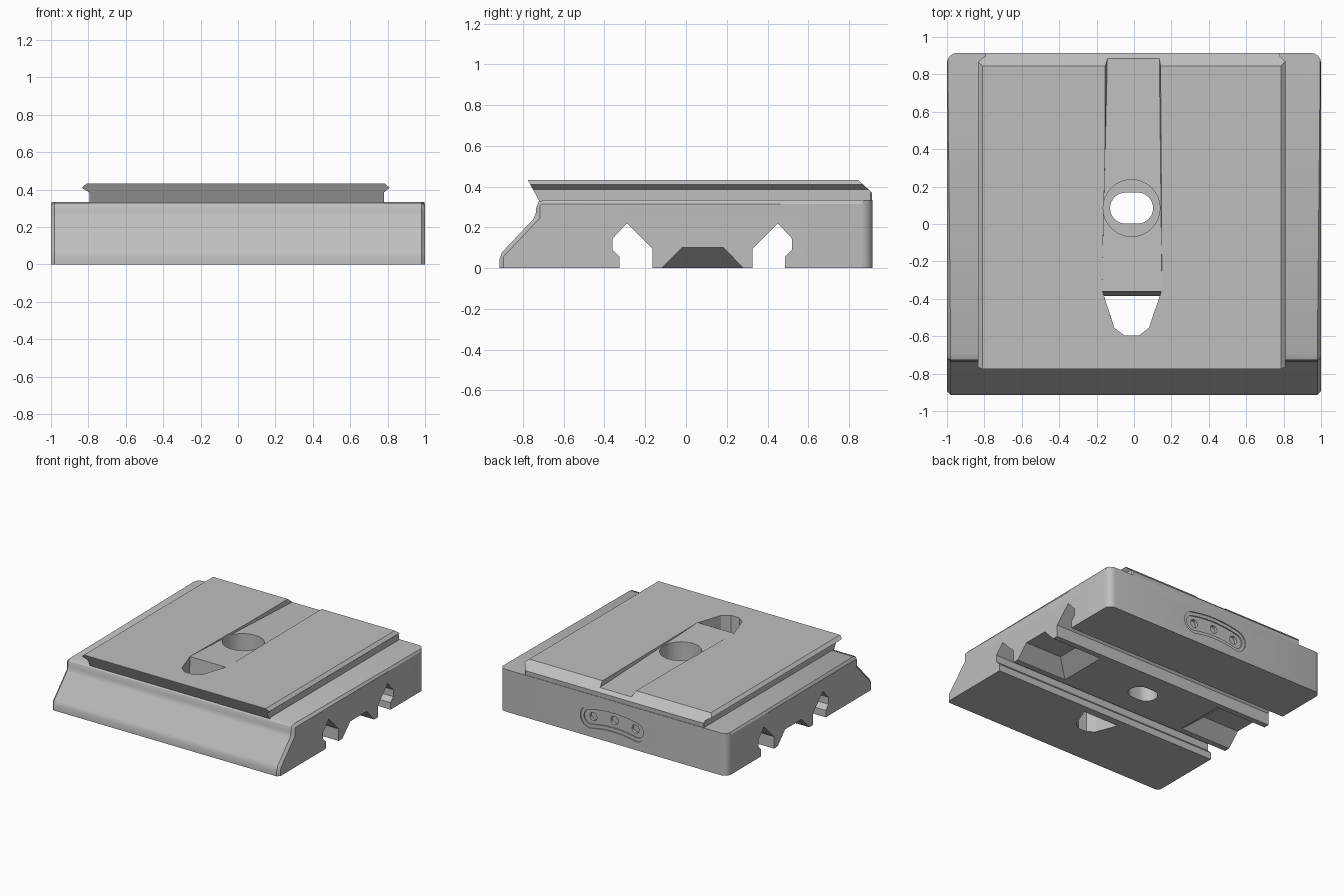
import bpy, bmesh, math
from math import sin, cos, pi

cube = bpy.data.objects.get("Cube")
if cube:
    bpy.data.objects.remove(cube, do_unlink=True)

grey = bpy.data.materials.new("plain grey")
grey.use_nodes = True
GREY = (0.52, 0.52, 0.52, 1)
grey.diffuse_color = GREY
grey.node_tree.nodes["Principled BSDF"].inputs["Base Color"].default_value = GREY


def loft(name, start, end):
    """Closed solid between two matching outlines."""
    bm = bmesh.new()
    a = [bm.verts.new(p) for p in start]
    b = [bm.verts.new(p) for p in end]
    bm.faces.new(a)
    bm.faces.new(b)
    for i in range(len(a)):
        j = (i + 1) % len(a)
        bm.faces.new((a[i], a[j], b[j], b[i]))
    bmesh.ops.recalc_face_normals(bm, faces=bm.faces)
    mesh = bpy.data.meshes.new(name)
    bm.to_mesh(mesh)
    bm.free()
    mesh.materials.append(grey)
    ob = bpy.data.objects.new(name, mesh)
    bpy.context.collection.objects.link(ob)
    return ob


def prism(name, outline, axis, lo, hi):
    """Extrude a 2D outline along x, y or z."""
    def place(p, t):
        return {"x": (t, p[0], p[1]), "y": (p[0], t, p[1]), "z": (p[0], p[1], t)}[axis]
    return loft(name, [place(p, lo) for p in outline], [place(p, hi) for p in outline])


def combine(target, tool, operation="DIFFERENCE"):
    """Apply a boolean and discard the tool."""
    mod = target.modifiers.new("cut", "BOOLEAN")
    mod.operation = operation
    mod.solver = "EXACT"
    mod.object = tool
    graph = bpy.context.evaluated_depsgraph_get()
    mesh = bpy.data.meshes.new_from_object(target.evaluated_get(graph))
    target.modifiers.clear()
    target.data = mesh
    bpy.data.objects.remove(tool, do_unlink=True)


def rect(x0, x1, y0, y1, z):
    return [(x0, y0, z), (x1, y0, z), (x1, y1, z), (x0, y1, z)]


def stadium(cx, cy, half, r, n=16):
    """Round-ended outline, a circle when half is zero."""
    pts = []
    for side, first in ((1, -pi / 2), (-1, pi / 2)):
        for i in range(n + 1):
            if half == 0 and i == n:
                continue
            t = first + pi * i / n
            pts.append((cx + side * half + r * cos(t), cy + r * sin(t)))
    return pts


def bean(r, half=0.205, bend=0.9, zc=0.175, n=10):
    """Arched round-ended outline for the rear badge."""
    a = half / bend
    def at(angle, radius):
        return (radius * sin(angle), zc - bend + radius * cos(angle))
    pts = [at(-a + 2 * a * i / n, bend + r) for i in range(n + 1)]
    for end, start in ((a, pi / 2), (-a, -pi / 2)):
        cx, cz = at(end, bend)
        pts += [(cx + r * cos(start - pi * i / n - end), cz + r * sin(start - pi * i / n - end))
                for i in range(1, n)]
        if end > 0:
            pts += [at(a - 2 * a * i / n, bend - r) for i in range(n + 1)]
    return pts


# base block with sloped front
base = prism("mounting_plate", [(-.915, 0), (-.915, .065), (-.735, .255), (-.735, .315),
             (-.715, .335), (.915, .335), (.915, 0)], "x", -1, 1)
bm = bmesh.new()
bm.from_mesh(base.data)

# rounded rear corners, then chamfered side outlines
corners = [e for e in bm.edges if all(v.co.y > .9 for v in e.verts)
           and abs(e.verts[0].co.z - e.verts[1].co.z) > .1]
bmesh.ops.bevel(bm, geom=corners, offset=.055, segments=4, profile=.5, affect="EDGES")
rims = [e for e in bm.edges if all(abs(v.co.x) > .999 for v in e.verts)
        and max(v.co.z for v in e.verts) > .01 and max(v.co.y for v in e.verts) < .9]
rims = [e for e in rims if min(v.co.y for v in e.verts) < .8]
bmesh.ops.bevel(bm, geom=rims, offset=.02, segments=1, affect="EDGES")
bm.to_mesh(base.data)
bm.free()

# dovetail rail on top: cross-section trimmed by side and plan outlines
rail = prism("dovetail_rail", [(-.795, .25), (-.795, .385), (-.835, .41), (-.81, .432),
             (.785, .432), (.81, .41), (.78, .385), (.78, .25)], "y", -.9, .95)
combine(rail, prism("trim", [(-.775, .45), (-.775, .43), (-.715, .32), (-.7, .2), (.905, .2),
        (.913, .37), (.845, .432), (.825, .45)], "x", -1, 1), "INTERSECT")
combine(rail, prism("trim", [(-.9, -1), (.9, -1), (.9, .77), (.77, .915), (.77, 1),
        (-.79, 1), (-.79, .915), (-.9, .79)], "z", 0, 1), "INTERSECT")
combine(base, rail, "UNION")

# two locking slots across the underside
slot = [(-.245, -.02), (-.245, .095), (-.37, .22), (-.44, .145), (-.44, .09),
        (-.405, .055), (-.405, -.02)]
for side in (1, -1):
    combine(base, prism("slot", [(.08 + side * y, z) for y, z in slot], "x", -1.1, 1.1))

# sloped pockets under both sides
for s in (1, -1):
    combine(base, loft("pocket", rect(s * .54, s * 1.1, -.13, .29, -.01),
                       rect(s * .68, s * 1.1, -.02, .185, .1)))

# shallow ramp groove, deepening toward the back
def groove_section(y, depth):
    z, up = .432 - depth, .05
    return [(-.172 + depth * .8, y, z), (.15 - depth * .4, y, z),
            (.15, y, .432 + up), (-.172, y, .432 + up)]
combine(base, loft("groove", groove_section(-.36, .001), groove_section(1, .04)))

# counterbored screw hole
combine(base, prism("counterbore", stadium(-.013, .085, 0, .152), "z", .13, .6))
combine(base, prism("screw_slot", stadium(-.013, .085, .032, .083), "z", -.1, .3))

# tapered window, its rear wall leaning back toward the top
def window(rear, z):
    return [(-.168, rear, z), (-.105, -.555, z), (-.05, -.597, z), (.025, -.597, z),
            (.08, -.555, z), (.146, rear, z)]
combine(base, loft("window", window(-.387, -.02), window(-.36, .45)))

# rear badge: stepped recess with three dimples
combine(base, prism("badge_rim", bean(.085), "y", .907, 1))
combine(base, prism("badge_floor", bean(.058), "y", .898, 1))
for x, z in ((-.185, .156), (0, .175), (.185, .156)):
    combine(base, prism("dimple", stadium(x, z, 0, .032, 10), "y", .875, 1))

# single clean material and crisp shading
base.data.materials.clear()
base.data.materials.append(grey)
bpy.ops.object.select_all(action="DESELECT")
base.select_set(True)
bpy.context.view_layer.objects.active = base
bpy.ops.object.shade_smooth_by_angle(angle=math.radians(28))
